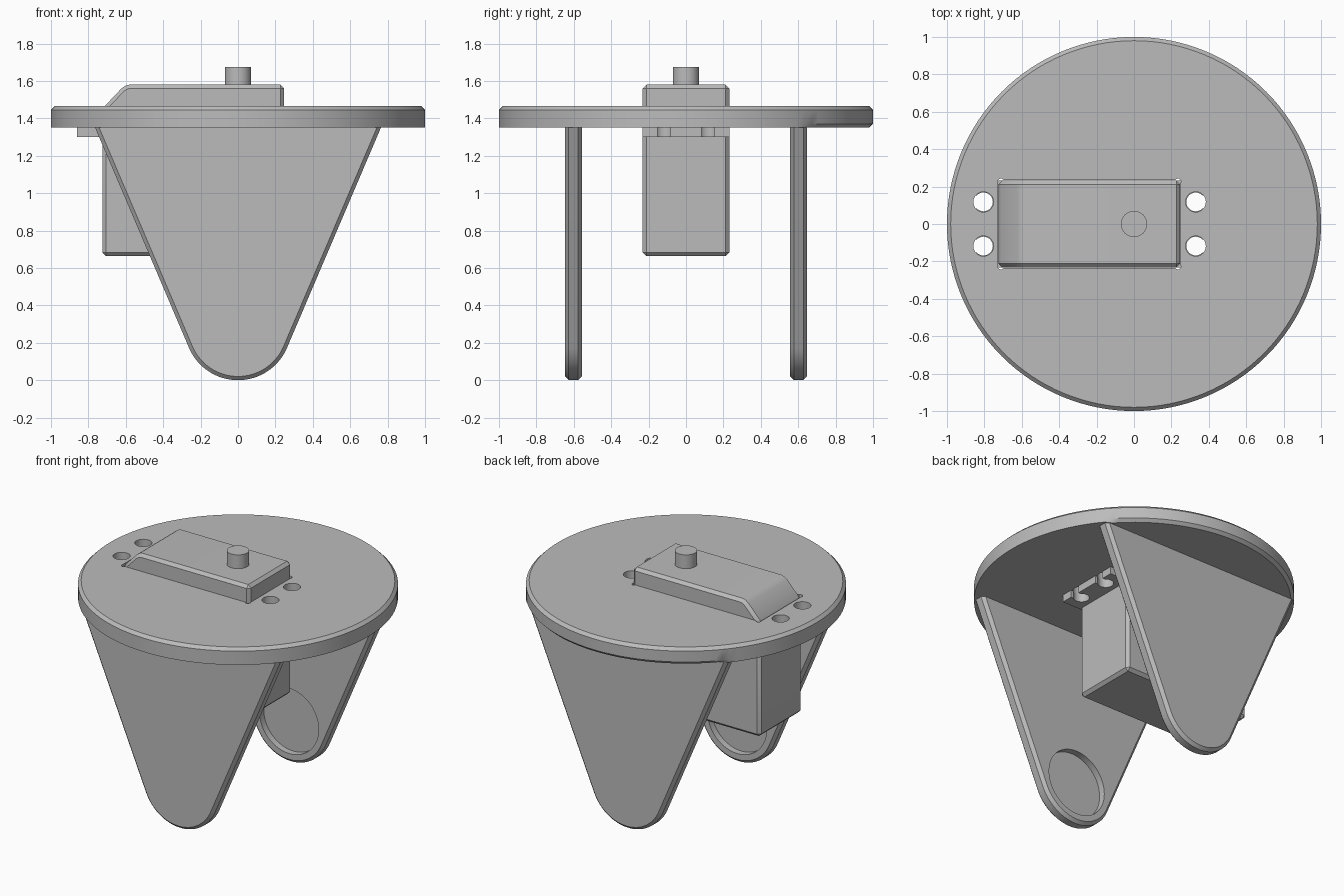
import bpy, bmesh, math

if "Cube" in bpy.data.objects:
    bpy.data.objects.remove(bpy.data.objects["Cube"])

grey = bpy.data.materials.new("plain_grey")
grey.diffuse_color = (0.5, 0.5, 0.5, 1)
grey.use_nodes = True
grey.node_tree.nodes["Principled BSDF"].inputs["Base Color"].default_value = grey.diffuse_color


def loft(name, rings):
    """Bridge equal-length rings of points and cap both ends."""
    bm = bmesh.new()
    loops = [[bm.verts.new(p) for p in r] for r in rings]
    n = len(loops[0])
    for a, b in zip(loops, loops[1:]):
        for i in range(n):
            j = (i + 1) % n
            bm.faces.new((a[i], a[j], b[j], b[i]))
    bm.faces.new(loops[0])
    bm.faces.new(loops[-1])
    bmesh.ops.recalc_face_normals(bm, faces=bm.faces[:])
    mesh = bpy.data.meshes.new(name)
    bm.to_mesh(mesh)
    bm.free()
    mesh.materials.append(grey)
    ob = bpy.data.objects.new(name, mesh)
    bpy.context.collection.objects.link(ob)
    return ob


def circle(r, n):
    return [(r * math.cos(2 * math.pi * i / n), r * math.sin(2 * math.pi * i / n)) for i in range(n)]


def cylinder_z(name, x, y, r, z0, z1, n=32):
    return loft(name, [[(x + a, y + b, z) for a, b in circle(r, n)] for z in (z0, z1)])


def box(name, x0, x1, y0, y1, z0, z1):
    return loft(name, [[(x0, y0, z), (x1, y0, z), (x1, y1, z), (x0, y1, z)] for z in (z0, z1)])


def apply(ob, mod):
    bpy.context.view_layer.objects.active = ob
    bpy.ops.object.modifier_apply(modifier=mod.name)


def cut(ob, cutter):
    m = ob.modifiers.new("cut", 'BOOLEAN')
    m.operation, m.solver, m.object = 'DIFFERENCE', 'EXACT', cutter
    apply(ob, m)
    bpy.data.objects.remove(cutter)


def smooth(ob):
    bpy.ops.object.select_all(action='DESELECT')
    ob.select_set(True)
    bpy.context.view_layer.objects.active = ob
    bpy.ops.object.shade_smooth_by_angle(angle=math.radians(30))


X0, X1, W = -0.725, 0.247, 0.232      # motor body extents
C = 0.02                              # chamfer size
BOTTOM, TOP = 1.35, 1.465             # disc heights
HOLES = [(x, y) for x in (-0.805, 0.33) for y in (-0.118, 0.118)]

# Round top plate; its lower rim is chamfered only behind the back leg
rim = circle(1, 128)
low = [(x * s, y * s, BOTTOM) for x, y in rim for s in [1 - C if y > 0.645 else 1]]
plate = loft("top_plate", [low,
                           [(x, y, BOTTOM + C) for x, y in rim],
                           [(x, y, TOP - C) for x, y in rim],
                           [(x * (1 - C), y * (1 - C), TOP) for x, y in rim]])
cut(plate, box("cutter", X0 - 0.002, X1 + 0.002, -W - 0.002, W + 0.002, 1.2, 1.6))
for x in (X0 + 0.013, X1 - 0.013):
    for y in (-W + 0.006, W - 0.006):
        cut(plate, cylinder_z("cutter", x, y, 0.017, 1.2, 1.6, 16))
for x, y in HOLES:
    cut(plate, cylinder_z("cutter", x, y, 0.054, 1.2, 1.6))
smooth(plate)

# Tapered legs with round feet, chamfered edges and a round inner recess
R, A = 0.285, math.radians(23.1)


def leg_profile(r):
    def line_end(side):
        z0 = R - r * math.sin(A)
        return (side * (r * math.cos(A) + (BOTTOM - z0) * math.tan(A)), BOTTOM)
    pts = [line_end(1)]
    for i in range(33):
        t = -A - (math.pi - 2 * A) * i / 32
        pts.append((r * math.cos(t), R + r * math.sin(t)))
    return pts + [line_end(-1)]


for side, name in ((-1, "front_leg"), (1, "back_leg")):
    layers = [(0.557, R - C), (0.577, R), (0.627, R), (0.647, R - C)]
    leg = loft(name, [[(x, side * y, z) for x, z in leg_profile(r)] for y, r in layers])
    cut(leg, loft("cutter", [[(a, side * y, R + b) for a, b in circle(0.225, 64)] for y in (0.5, 0.602)]))
    smooth(leg)

# Motor body with a sloped, softly rounded upper left end
side_profile = [(X0, 0.663), (X1, 0.663), (X1, 1.58), (-0.58, 1.58), (-0.603, 1.574),
                (-0.625, 1.558), (X0, 1.452)]
body = loft("motor_body", [[(x, y, z) for x, z in side_profile] for y in (-W, W)])
bev = body.modifiers.new("chamfer", 'BEVEL')
bev.width, bev.segments, bev.limit_method, bev.angle_limit = C, 1, 'ANGLE', math.radians(40)
apply(body, bev)
smooth(body)

# Mounting tab with open-ended screw slots
tab = box("mounting_tab", -0.86, 0.385, -W, W, 1.30, BOTTOM)
for x, y in HOLES:
    cut(tab, cylinder_z("cutter", x, y, 0.05, 1.2, 1.6))
    end = x + math.copysign(0.1, x)
    cut(tab, box("cutter", min(x, end), max(x, end), y - 0.035, y + 0.035, 1.2, 1.6))
smooth(tab)

# Output shaft
smooth(cylinder_z("output_shaft", 0, 0, 0.07, 1.57, 1.675, 48))
